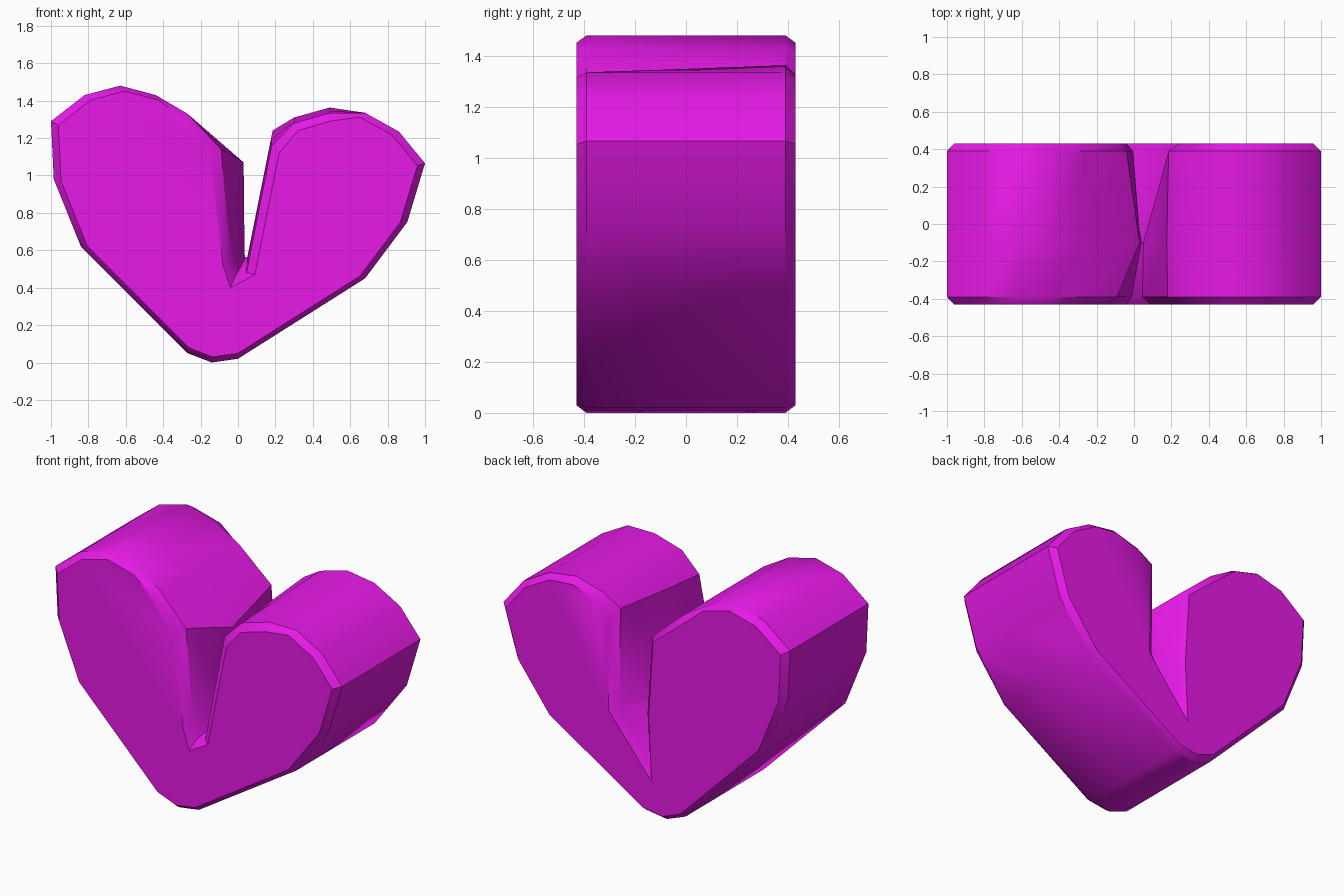
import bpy, bmesh

if "Cube" in bpy.data.objects:
    bpy.data.objects.remove(bpy.data.objects["Cube"])

# Outer outline (x, z), clockwise from the right lobe round to the left lobe
OUTER = [(.68, 1.335), (.86, 1.235), (1, 1.065), (.905, .75), (.68, .45),
         (0, .02), (-.14, 0), (-.27, .05), (-.84, .62), (-.985, .98),
         (-1, 1.29), (-.82, 1.43), (-.63, 1.48), (-.44, 1.43)]

# Slices from front to back: y, outline scale, and notch (left lobe, floor, right lobe)
SLICES = [
    (-.43, .96, [(-.30, 1.30), (-.15, 1.09), (-.08, .52), (-.04, .40),
                 (.09, .47), (.22, 1.12), (.32, 1.24), (.49, 1.29)]),
    (-.39, 1, [(-.27, 1.33), (-.09, 1.14), (-.04, .54), (-.015, .46),
               (.045, .48), (.18, 1.16), (.30, 1.28), (.49, 1.335)]),
    (-.10, 1, [(-.27, 1.33), (.03, 1.07), (.035, .58), (.04, .56),
               (.05, .565), (.175, 1.19), (.30, 1.29), (.49, 1.345)]),
    (.39, 1, [(-.27, 1.33), (-.04, 1.13), (-.005, .63), (-.035, .29),
              (.19, .62), (.185, 1.24), (.30, 1.31), (.49, 1.363)]),
    (.43, .96, [(-.30, 1.30), (-.07, 1.11), (-.04, .63), (-.06, .23),
                (.24, .60), (.24, 1.13), (.33, 1.27), (.49, 1.325)]),
]


def slice_points(y, scale, notch):
    cx, cz = -.02, .75
    rim = [(cx + (x - cx) * scale, cz + (z - cz) * scale) for x, z in OUTER]
    return [(x, y, z) for x, z in notch + rim]


# Heart body: loft through the slices, capped front and back
bm = bmesh.new()
rings = [[bm.verts.new(p) for p in slice_points(*s)] for s in SLICES]
n = len(rings[0])
for a, b in zip(rings, rings[1:]):
    for i in range(n):
        j = (i + 1) % n
        bm.faces.new((a[i], a[j], b[j], b[i]))
bm.faces.new(rings[0])
bm.faces.new(rings[-1])
bmesh.ops.recalc_face_normals(bm, faces=bm.faces[:])
mesh = bpy.data.meshes.new("heart")
bm.to_mesh(mesh)
bm.free()

heart = bpy.data.objects.new("heart", mesh)
bpy.context.collection.objects.link(heart)
bpy.context.view_layer.objects.active = heart
heart.select_set(True)
bpy.ops.object.shade_smooth_by_angle(angle=.6)

# Magenta colour
mat = bpy.data.materials.new("magenta")
mat.diffuse_color = (.8, .01, .8, 1)
mat.use_nodes = True
mat.node_tree.nodes["Principled BSDF"].inputs["Base Color"].default_value = mat.diffuse_color
mesh.materials.append(mat)
